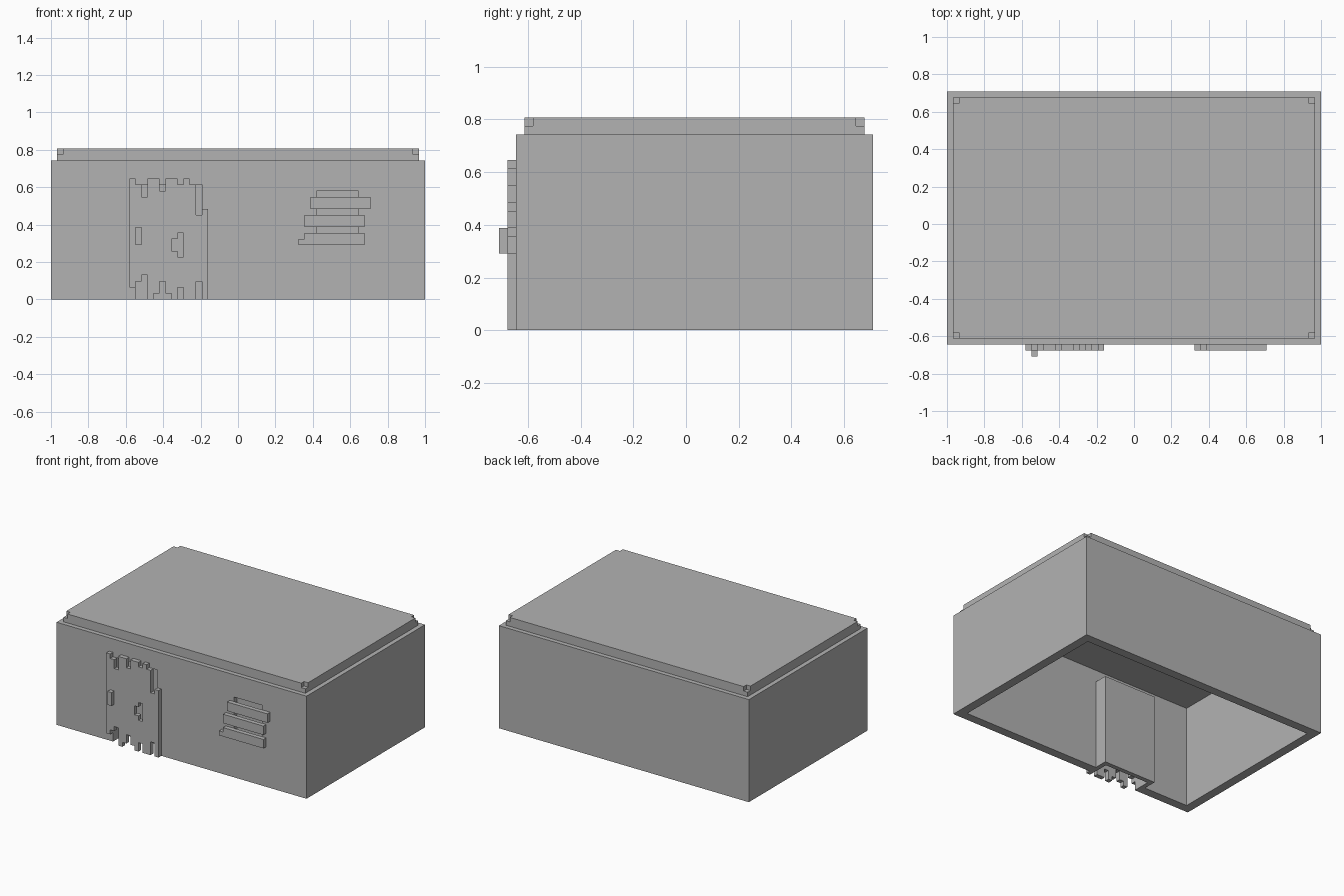
import bpy
import bmesh
from mathutils import Vector

if "Cube" in bpy.data.objects:
    bpy.data.objects.remove(bpy.data.objects["Cube"], do_unlink=True)

U = 2 / 62  # size of one block; every part sits on this block grid

grey = bpy.data.materials.new("plain grey")
grey.use_nodes = True
grey.diffuse_color = (0.45, 0.45, 0.45, 1)
grey.node_tree.nodes["Principled BSDF"].inputs["Base Color"].default_value = grey.diffuse_color


def add_object(name, bm):
    bmesh.ops.recalc_face_normals(bm, faces=bm.faces)
    mesh = bpy.data.meshes.new(name)
    bm.to_mesh(mesh)
    bm.free()
    mesh.materials.append(grey)
    obj = bpy.data.objects.new(name, mesh)
    bpy.context.collection.objects.link(obj)
    return obj


def box(name, x, y, z):
    """Box from three (low, high) ranges in blocks."""
    bm = bmesh.new()
    bmesh.ops.create_cube(bm, size=1)
    for v in bm.verts:
        v.co = Vector([(r[0] if c < 0 else r[1]) * U for c, r in zip(v.co, (x, y, z))])
    return add_object(name, bm)


def plate(name, cells, y_back, y_front):
    """Flat plate covering a set of (x, z) grid cells."""
    bm = bmesh.new()
    for x, z in sorted(cells):
        corners = ((x, z), (x + 1, z), (x + 1, z + 1), (x, z + 1))
        bm.faces.new([bm.verts.new((a * U, y_back * U, b * U)) for a, b in corners])
    bmesh.ops.remove_doubles(bm, verts=bm.verts, dist=U / 10)
    out = bmesh.ops.extrude_face_region(bm, geom=bm.faces[:], use_keep_orig=True)
    moved = [g for g in out["geom"] if isinstance(g, bmesh.types.BMVert)]
    bmesh.ops.translate(bm, verts=moved, vec=(0, (y_front - y_back) * U, 0))
    return add_object(name, bm)


def combine(obj, operation, tool):
    """Apply a boolean and discard the tool."""
    mod = obj.modifiers.new(operation, "BOOLEAN")
    mod.operation, mod.object, mod.solver = operation, tool, "EXACT"
    bpy.context.view_layer.update()
    graph = bpy.context.evaluated_depsgraph_get()
    mesh = bpy.data.meshes.new_from_object(obj.evaluated_get(graph))
    obj.modifiers.clear()
    obj.data = mesh
    bpy.data.objects.remove(tool, do_unlink=True)


# Hollow house body, open underneath
body = box("house_walls", (-31, 31), (-20, 22), (0, 23))
combine(body, "DIFFERENCE", box("cavity", (-29, 29), (-18, 20), (-2, 22.7)))

# Doorway alcove that bulges into the room
combine(body, "UNION", box("alcove_shell", (-18, -5), (-19, -15), (0, 20)))
combine(body, "DIFFERENCE", box("alcove_hollow", (-17, -6), (-22, -16), (-2, 19)))

# Shallow window recess behind the boards
combine(body, "DIFFERENCE", box("window_recess", (13, 20), (-22, -19), (9, 18)))

# Roof slab with a block missing from each top corner
roof = box("roof_slab", (-30, 30), (-19, 21), (23, 25))
for cx in (-30, 30):
    for cy in (-19, 21):
        combine(roof, "DIFFERENCE",
                box("corner_cut", (cx - 1, cx + 1), (cy - 1, cy + 1), (24, 26)))

# Ragged door: bottom and top of each plank column, with a small broken hole
columns = [(2, 20), (3, 19), (4, 17), (0, 20), (1, 20), (3, 18), (1, 20),
           (0, 20), (2, 19), (0, 20), (0, 19), (3, 14), (0, 15)]
door_cells = {(i - 18, z) for i, (low, high) in enumerate(columns) for z in range(low, high)}
door_cells -= {(-11, z) for z in range(8, 10)} | {(-10, z) for z in range(7, 11)}
plate("door", door_cells, -20, -21)
box("door_handle", (-17, -16), (-22, -21), (9, 12))

# Boards nailed across the window
for name, left, low in (("top", 12, 15), ("middle", 11, 12), ("bottom", 11, 9)):
    cells = {(x, z) for x in range(left, left + 10) for z in (low, low + 1)}
    if name == "bottom":
        cells.add((10, 9))  # splintered end
    plate(name + "_window_board", cells, -20, -21)
